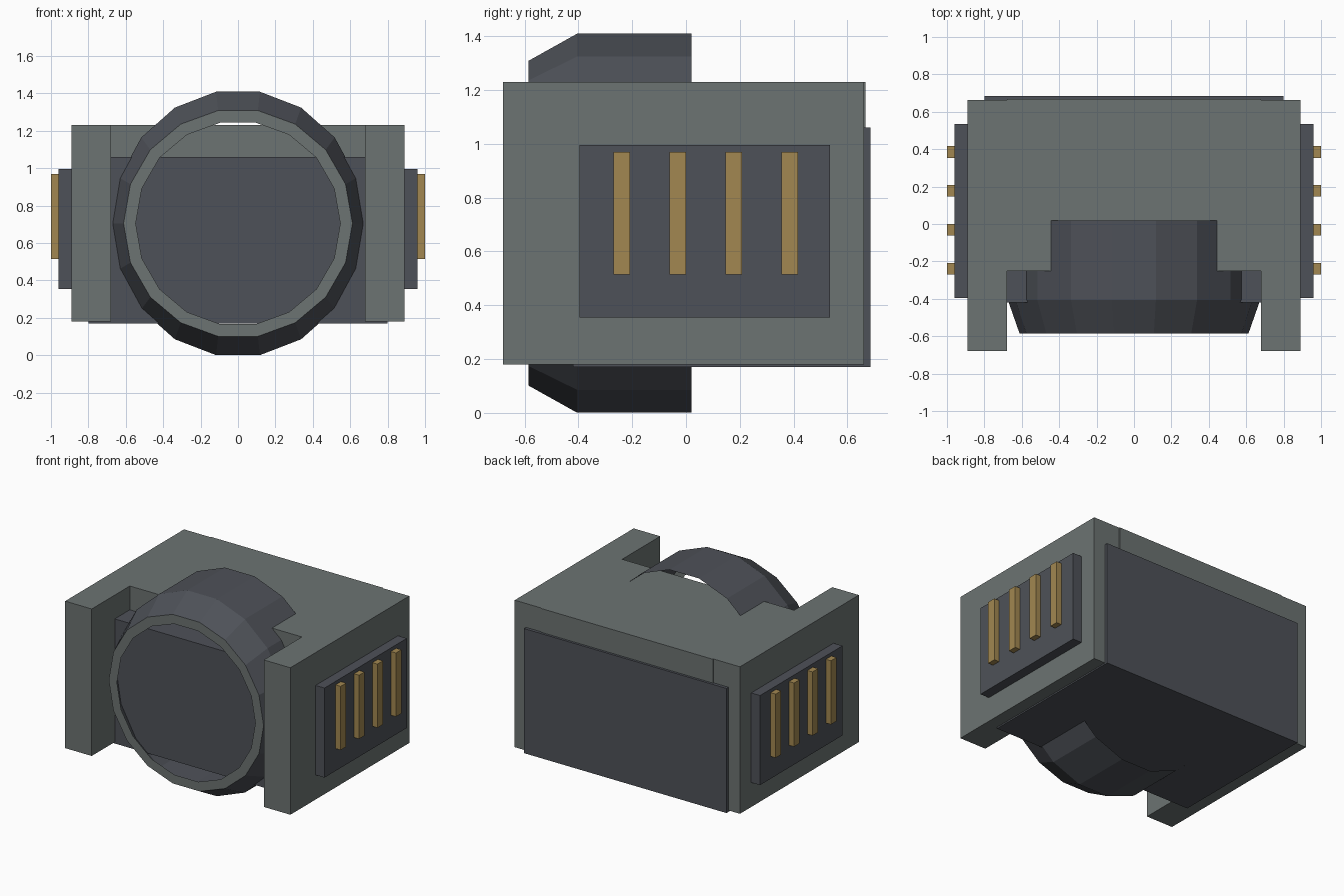
import bpy, bmesh, math

if "Cube" in bpy.data.objects:
    bpy.data.objects.remove(bpy.data.objects["Cube"])


def material(name, rgb):
    m = bpy.data.materials.new(name)
    m.diffuse_color = (*rgb, 1)
    m.use_nodes = True
    m.node_tree.nodes["Principled BSDF"].inputs["Base Color"].default_value = m.diffuse_color
    return m


GREY = material("body grey", (0.150, 0.172, 0.168))
DARK = material("dark slate", (0.076, 0.083, 0.098))
GOLD = material("brass", (0.36, 0.245, 0.082))


def finish(name, bm, mats):
    me = bpy.data.meshes.new(name)
    bm.to_mesh(me)
    bm.free()
    for m in mats:
        me.materials.append(m)
    ob = bpy.data.objects.new(name, me)
    bpy.context.collection.objects.link(ob)
    return ob


def box(name, x, y, z, mat):
    bm = bmesh.new()
    bmesh.ops.create_cube(bm, size=1)
    for v in bm.verts:
        v.co = [lo + (c + 0.5) * (hi - lo) for c, (lo, hi) in zip(v.co, (x, y, z))]
    return finish(name, bm, [mat])


# central housing and the dark core that shows at the front, back and underside
box("housing", (-0.68, 0.68), (-0.25, 0.668), (0.18, 1.23), GREY)
box("core_block", (-0.80, 0.80), (-0.42, 0.685), (0.17, 1.06), DARK)

# side walls reaching forward, each with a raised panel and four contact bars
for side, s in (("left", -1), ("right", 1)):
    def span(a, b):
        return tuple(sorted((s * a, s * b)))
    box(side + "_wall", span(0.68, 0.89), (-0.68, 0.662), (0.18, 1.23), GREY)
    box(side + "_panel", span(0.88, 0.96), (-0.395, 0.535), (0.355, 0.995), DARK)
    for i in range(4):
        y = -0.27 + 0.208 * i
        box(f"{side}_contact_{i + 1}", span(0.95, 1.0), (y, y + 0.062), (0.515, 0.97), GOLD)

# open 18-sided collar: sleeve, chamfer, then a thin front rim
SIDES, CZ = 18, 0.705
profile = [(0.675, 0.715, 0.02), (0.675, 0.715, -0.405),
           (0.612, 0.613, -0.585), (0.547, 0.547, -0.585)]
bm = bmesh.new()
rings = []
for rx, rz, y in profile:
    rings.append([bm.verts.new((rx * math.cos(a), y, CZ + rz * math.sin(a)))
                  for a in (2 * math.pi * k / SIDES for k in range(SIDES))])
for j in range(len(rings) - 1):
    for k in range(SIDES):
        n = (k + 1) % SIDES
        f = bm.faces.new((rings[j][k], rings[j][n], rings[j + 1][n], rings[j + 1][k]))
        f.material_index = 1 if j == 2 else 0
bm.normal_update()
# make the sleeve face outward and the rim face forward
if sum(f.normal.y for f in bm.faces if f.material_index == 1) > 0:
    bmesh.ops.reverse_faces(bm, faces=bm.faces[:])
finish("front_collar", bm, [DARK, GREY])
